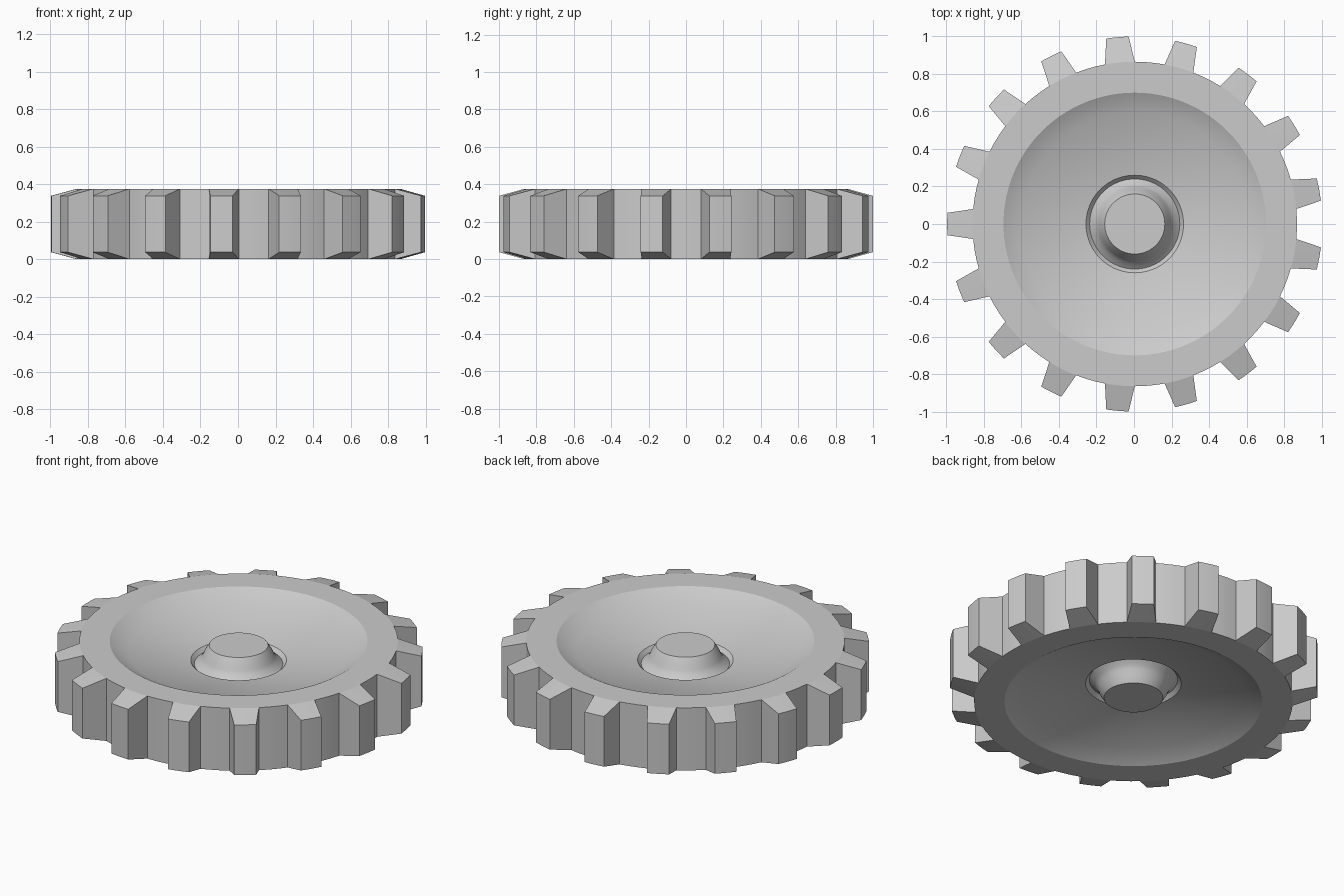
import bpy, bmesh, math

if "Cube" in bpy.data.objects:
    bpy.data.objects.remove(bpy.data.objects["Cube"])

TEETH, SEGS = 17, 17 * 6
STEP = 2 * math.pi / SEGS
HEIGHT = 0.375
SHIFT_X = 0.004          # centres the odd tooth count on x = 0

# Upper half of the wheel section (radius, z): hub cap, groove, web, rim
upper = [(0.16, 0.35), (0.185, 0.31), (0.195, 0.285), (0.21, 0.262), (0.24, 0.238),
         (0.26, 0.26), (0.60, 0.32), (0.70, HEIGHT), (0.865, HEIGHT)]
profile = upper + [(r, HEIGHT - z) for r, z in reversed(upper)]


def polar(r, a, z):
    return (r * math.cos(a) + SHIFT_X, r * math.sin(a), z)


bm = bmesh.new()

# Wheel body: the section turned around z
angles = [math.pi + (i - 1.5) * STEP for i in range(SEGS)]
rings = [[bm.verts.new(polar(r, a, z)) for a in angles] for r, z in profile]
wall = []
for k in range(len(rings) - 1):
    for i in range(SEGS):
        j = (i + 1) % SEGS
        f = bm.faces.new((rings[k][i], rings[k + 1][i], rings[k + 1][j], rings[k][j]))
        if k == len(upper) - 1:
            wall.append(f)
bm.faces.new(rings[0])
bm.faces.new(list(reversed(rings[-1])))

# Teeth: every other group of three wall faces, drawn out and tapered
for t in range(TEETH):
    mid = math.pi + t * 6 * STEP
    res = bmesh.ops.extrude_face_region(bm, geom=wall[t * 6:t * 6 + 3])
    for v in [g for g in res["geom"] if isinstance(g, bmesh.types.BMVert)]:
        d = math.atan2(v.co.y, v.co.x - SHIFT_X) - mid
        d = math.atan2(math.sin(d), math.cos(d))
        v.co = polar(1.0, mid + d * 0.65, 0.338 if v.co.z > HEIGHT / 2 else 0.037)

bmesh.ops.recalc_face_normals(bm, faces=bm.faces[:])
mesh = bpy.data.meshes.new("gear_wheel")
bm.to_mesh(mesh)
bm.free()
gear = bpy.data.objects.new("gear_wheel", mesh)
bpy.context.collection.objects.link(gear)

# Smooth turned surfaces, crisp tooth and rim edges
bpy.context.view_layer.objects.active = gear
gear.select_set(True)
bpy.ops.object.shade_smooth_by_angle(angle=math.radians(25))
